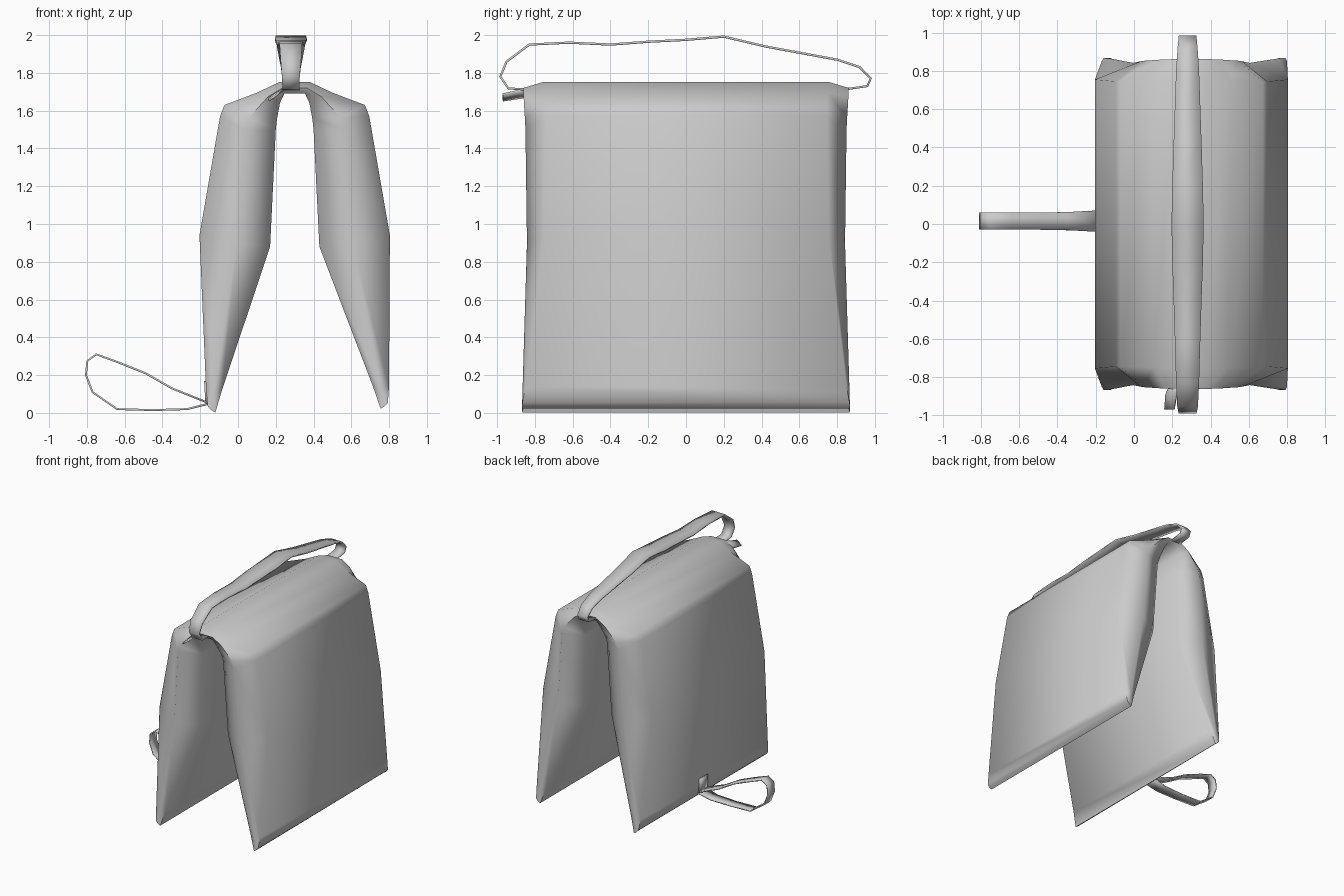
import bpy, bmesh, math
from mathutils import Vector

cube = bpy.data.objects.get("Cube")
if cube:
    bpy.data.objects.remove(cube, do_unlink=True)

grey = bpy.data.materials.new("grey_fabric")
grey.use_nodes = True
colour = (0.6, 0.6, 0.6, 1)
grey.diffuse_color = colour
grey.node_tree.nodes["Principled BSDF"].inputs["Base Color"].default_value = colour


def finish(name, bm, angle):
    bmesh.ops.recalc_face_normals(bm, faces=bm.faces)
    mesh = bpy.data.meshes.new(name)
    bm.to_mesh(mesh)
    bm.free()
    mesh.materials.append(grey)
    obj = bpy.data.objects.new(name, mesh)
    bpy.context.collection.objects.link(obj)
    bpy.ops.object.select_all(action='DESELECT')
    bpy.context.view_layer.objects.active = obj
    obj.select_set(True)
    bpy.ops.object.shade_smooth_by_angle(angle=math.radians(angle))
    return obj


def ribbon(name, path, axis, thickness=0.012):
    """Flat strap: path holds (centre, half width), axis is the width direction."""
    bm = bmesh.new()
    rows = [(bm.verts.new(Vector(c) - Vector(axis) * w),
             bm.verts.new(Vector(c) + Vector(axis) * w)) for c, w in path]
    for a, b in zip(rows, rows[1:]):
        bm.faces.new((a[0], a[1], b[1], b[0]))
    obj = finish(name, bm, 50)
    mod = obj.modifiers.new("thickness", 'SOLIDIFY')
    mod.thickness = thickness
    mod.offset = 0
    return obj


# Half of the saddle bag: (x, z, half depth) of the outer, end and inner seams
half = [
    ((-.160, .035, .866), (-.142, .015, .868), (-.120, .002, .866)),
    ((-.169, .12, .85), (-.125, .12, .865), (-.085, .12, .85)),
    ((-.204, .94, .755), (-.005, .90, .842), (.170, .88, .75)),
    ((-.095, 1.57, .745), (.035, 1.50, .85), (.200, 1.50, .77)),
    ((-.072, 1.63, .745), (.055, 1.56, .853), (.207, 1.56, .79)),
    ((.10, 1.695, .75), (.16, 1.675, .86), (.222, 1.64, .83)),
    ((.22, 1.752, .755), (.235, 1.72, .862), (.245, 1.69, .845)),
]


def mirrored(point):
    x, z, y = point
    low = max(0, 1 - z / 0.9)
    return (0.60 - x + 0.035 * low, z + 0.02 * low, y)


rings = half + [tuple(mirrored(p) for p in ring) for ring in reversed(half)]
bm = bmesh.new()
loops = []
for outer, end, inner in rings:
    seams = [(outer, -1), (outer, 1), (end, 1), (inner, 1), (inner, -1), (end, -1)]
    loops.append([bm.verts.new((p[0], s * p[2], p[1])) for p, s in seams])
for a, b in zip(loops, loops[1:]):
    for i in range(6):
        j = (i + 1) % 6
        bm.faces.new((a[i], a[j], b[j], b[i]))
bm.faces.new(loops[0])
bm.faces.new(loops[-1])
finish("saddle_bag", bm, 75)

# Carrying handle over the top
handle = [(-.82, 1.71, .045), (-.94, 1.718, .045), (-.983, 1.78, .047),
          (-.95, 1.86, .054), (-.83, 1.95, .06), (-.62, 1.96, .066),
          (-.40, 1.95, .073), (-.20, 1.965, .08), (0, 1.975, .084),
          (.20, 1.992, .08), (.42, 1.94, .073), (.80, 1.87, .06),
          (.92, 1.83, .052), (.978, 1.77, .046), (.96, 1.73, .045), (.82, 1.71, .045)]
ribbon("carry_handle", [((.28, y, z), w) for y, z, w in handle], (1, 0, 0))

# Loop strap at the foot of the right pouch
loop = [(-.15, .05, .058), (-.35, .13, .047), (-.49, .21, .045), (-.64, .27, .045),
        (-.75, .31, .045), (-.798, .275, .045), (-.805, .20, .045), (-.77, .11, .045),
        (-.64, .02, .045), (-.45, .015, .045), (-.27, .02, .05), (-.15, .05, .058)]
ribbon("side_loop", [((x, .015, z), w) for x, z, w in loop], (0, 1, 0), .01)

# Stitched patch that holds the loop
ribbon("loop_patch", [((-.168, .015, .045), .055), ((-.175, .015, .17), .055)],
       (0, 1, 0), .009)

# Small pull tab at the front of the top seam
ribbon("pull_tab", [((.23, -.82, 1.70), .04), ((.195, -.89, 1.685), .035),
                    ((.185, -.97, 1.67), .03)], (.8, 0, .55))
